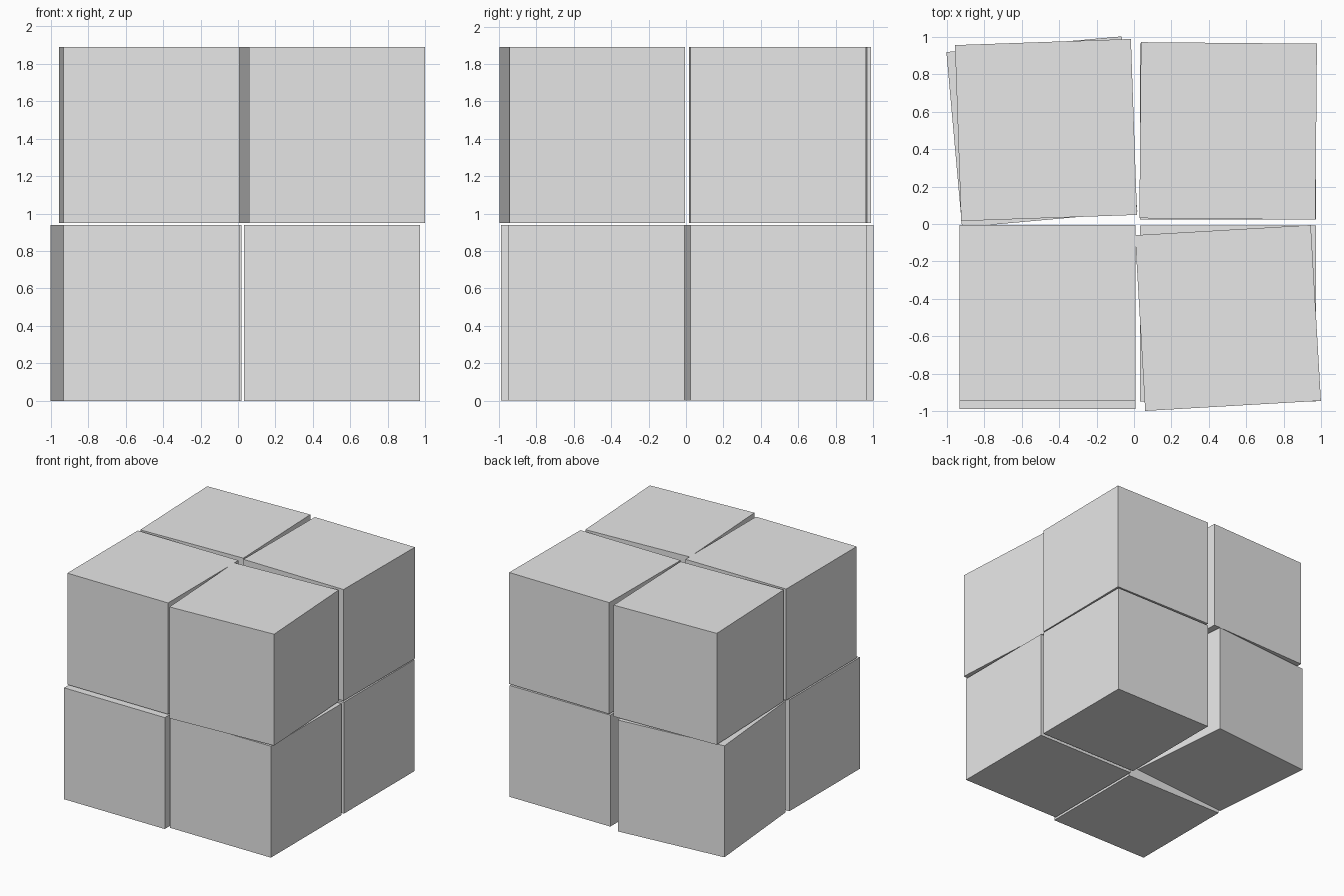
import bpy
import math

default = bpy.data.objects.get("Cube")
if default:
    bpy.data.objects.remove(default, do_unlink=True)

SIDE = 0.94

# Single plain grey material
grey = bpy.data.materials.new("light_grey")
grey.use_nodes = True
colour = (0.8, 0.8, 0.8, 1)
grey.diffuse_color = colour
grey.node_tree.nodes["Principled BSDF"].inputs["Base Color"].default_value = colour


def block(name, x, y, bottom, turn):
    """One sharp-edged block, turned about its vertical axis."""
    bpy.ops.mesh.primitive_cube_add(size=SIDE, location=(x, y, bottom + SIDE / 2),
                                    rotation=(0, 0, math.radians(turn)))
    obj = bpy.context.object
    obj.name = name
    obj.data.materials.append(grey)


# Two stacked layers of four loosely aligned blocks: x, y, turn in degrees
layers = {
    "lower": (0.0, {
        "front_right": (-0.461, -0.519, 0),
        "front_left": (0.501, -0.478, 0),
        "back_right": (-0.492, 0.492, 5.1),
        "back_left": (0.502, 0.494, 0),
    }),
    "upper": (0.951, {
        "front_right": (-0.461, -0.476, 0),
        "front_left": (0.502, -0.502, 3.3),
        "back_right": (-0.470, 0.502, 2),
        "back_left": (0.503, 0.497, -0.5),
    }),
}

for layer, (bottom, blocks) in layers.items():
    for corner, (x, y, turn) in blocks.items():
        block(f"{layer}_{corner}_block", x, y, bottom, turn)
